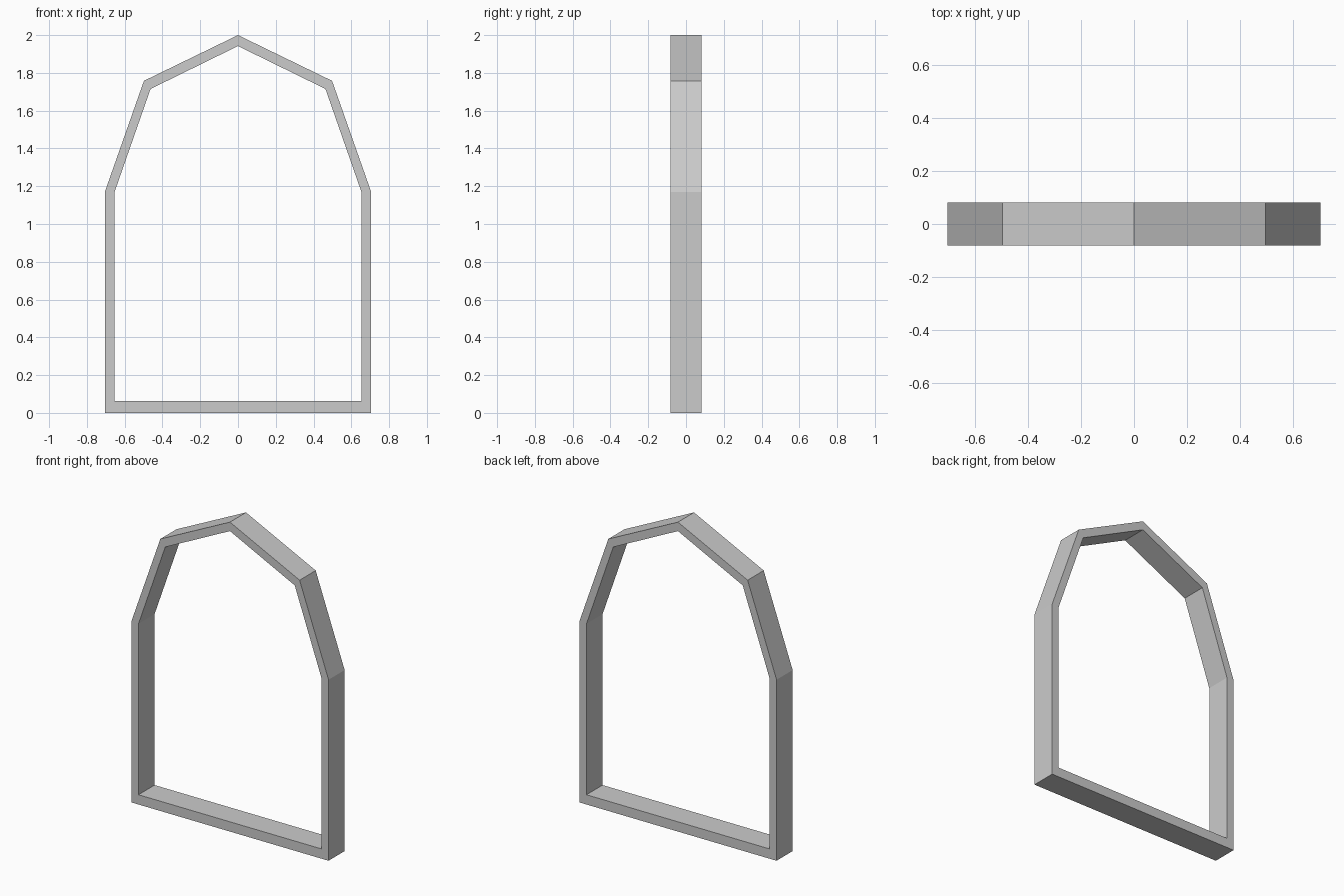
import bpy
import bmesh

if "Cube" in bpy.data.objects:
    bpy.data.objects.remove(bpy.data.objects["Cube"])

HALF_DEPTH = 0.082

# Right half of the outer and inner outlines (x, z), from sill to apex
outer_half = [(0.705, 0.0), (0.705, 1.17), (0.498, 1.758), (0.0, 2.0)]
inner_half = [(0.654, 0.063), (0.654, 1.168), (0.463, 1.715), (0.0, 1.942)]


def mirror_outline(half):
    """Close a half outline by mirroring it across x = 0."""
    return half + [(-x, z) for x, z in reversed(half[:-1])]


def add_ring(bm, outline, y):
    return [bm.verts.new((x, y, z)) for x, z in outline]


# Arched frame: four mitred loops joined into a closed tube
bm = bmesh.new()
outer, inner = mirror_outline(outer_half), mirror_outline(inner_half)
loops = [add_ring(bm, outer, -HALF_DEPTH), add_ring(bm, outer, HALF_DEPTH),
         add_ring(bm, inner, HALF_DEPTH), add_ring(bm, inner, -HALF_DEPTH)]
count = len(outer)
for a, b in zip(loops, loops[1:] + loops[:1]):
    for i in range(count):
        j = (i + 1) % count
        bm.faces.new((a[i], a[j], b[j], b[i]))
bmesh.ops.recalc_face_normals(bm, faces=bm.faces)

mesh = bpy.data.meshes.new("arched_frame")
bm.to_mesh(mesh)
bm.free()
frame = bpy.data.objects.new("arched_frame", mesh)
bpy.context.collection.objects.link(frame)
